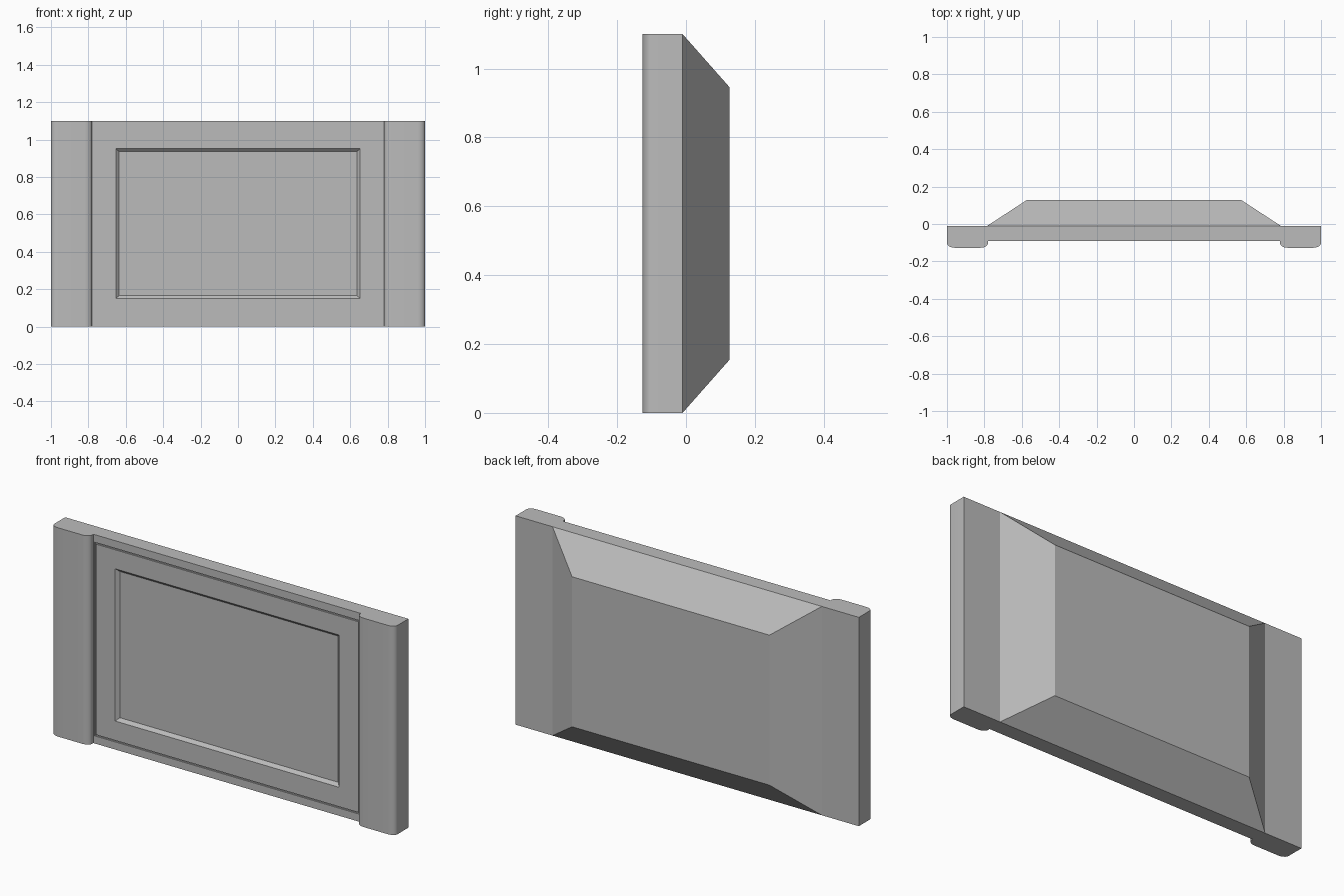
import bpy, bmesh, math

cube = bpy.data.objects.get("Cube")
if cube:
    bpy.data.objects.remove(cube, do_unlink=True)

HEIGHT = 1.1
BACK = -0.01      # plane where the frame meets the rear housing
FACE = -0.09      # front plane of the centre panel
PANEL = 0.785     # half width of the centre panel

grey = bpy.data.materials.new("plain_grey")
grey.use_nodes = True
colour = (0.5, 0.5, 0.5, 1)
grey.diffuse_color = colour
grey.node_tree.nodes["Principled BSDF"].inputs["Base Color"].default_value = colour


def finish(name, bm):
    bmesh.ops.recalc_face_normals(bm, faces=bm.faces[:])
    mesh = bpy.data.meshes.new(name)
    bm.to_mesh(mesh)
    bm.free()
    mesh.materials.append(grey)
    obj = bpy.data.objects.new(name, mesh)
    bpy.context.collection.objects.link(obj)
    return obj


def ring(bm, half, low, high, y):
    return [bm.verts.new((x, y, z)) for x, z in
            ((-half, low), (half, low), (half, high), (-half, high))]


def loft(name, sections):
    """Join rectangles (half width, bottom, top, depth) in order and cap both ends."""
    bm = bmesh.new()
    rings = [ring(bm, *s) for s in sections]
    for a, b in zip(rings, rings[1:]):
        for i in range(4):
            j = (i + 1) % 4
            bm.faces.new((a[i], a[j], b[j], b[i]))
    bm.faces.new(rings[0])
    bm.faces.new(rings[-1])
    return finish(name, bm)


# Tapered rear housing
loft("rear_housing", [(PANEL, 0, HEIGHT, BACK), (0.575, 0.155, 0.945, 0.127)])

# Centre panel: outer border, fine groove, then the sloped recess of the screen
groove = FACE + 0.008
loft("screen_panel", [
    (PANEL, 0, HEIGHT, BACK), (PANEL, 0, HEIGHT, FACE),
    (0.772, 0.04, 1.06, FACE), (0.772, 0.04, 1.06, groove),
    (0.764, 0.048, 1.052, groove), (0.764, 0.048, 1.052, FACE),
    (0.653, 0.15, 0.952, FACE), (0.636, 0.166, 0.936, FACE + 0.016)])


# Side columns with rounded front corners
def column(name, side):
    inner, outer, front = 0.78, 1.0, -0.127
    rx, ry, steps = 0.04, 0.027, 8
    outline = [(inner, BACK), (outer, BACK)]
    for centre, start in ((outer - rx, 0), (inner + rx, math.pi / 2)):
        for i in range(steps + 1):
            t = start + i * math.pi / 2 / steps
            outline.append((centre + rx * math.cos(t), front + ry - ry * math.sin(t)))
    bm = bmesh.new()
    base = bm.faces.new([bm.verts.new((side * x, y, 0)) for x, y in outline])
    top = bmesh.ops.extrude_face_region(bm, geom=[base])["geom"]
    bmesh.ops.translate(bm, vec=(0, 0, HEIGHT),
                        verts=[g for g in top if isinstance(g, bmesh.types.BMVert)])
    obj = finish(name, bm)
    bpy.ops.object.select_all(action="DESELECT")
    obj.select_set(True)
    bpy.context.view_layer.objects.active = obj
    bpy.ops.object.shade_smooth_by_angle(angle=math.radians(35))


column("left_column", 1)
column("right_column", -1)
